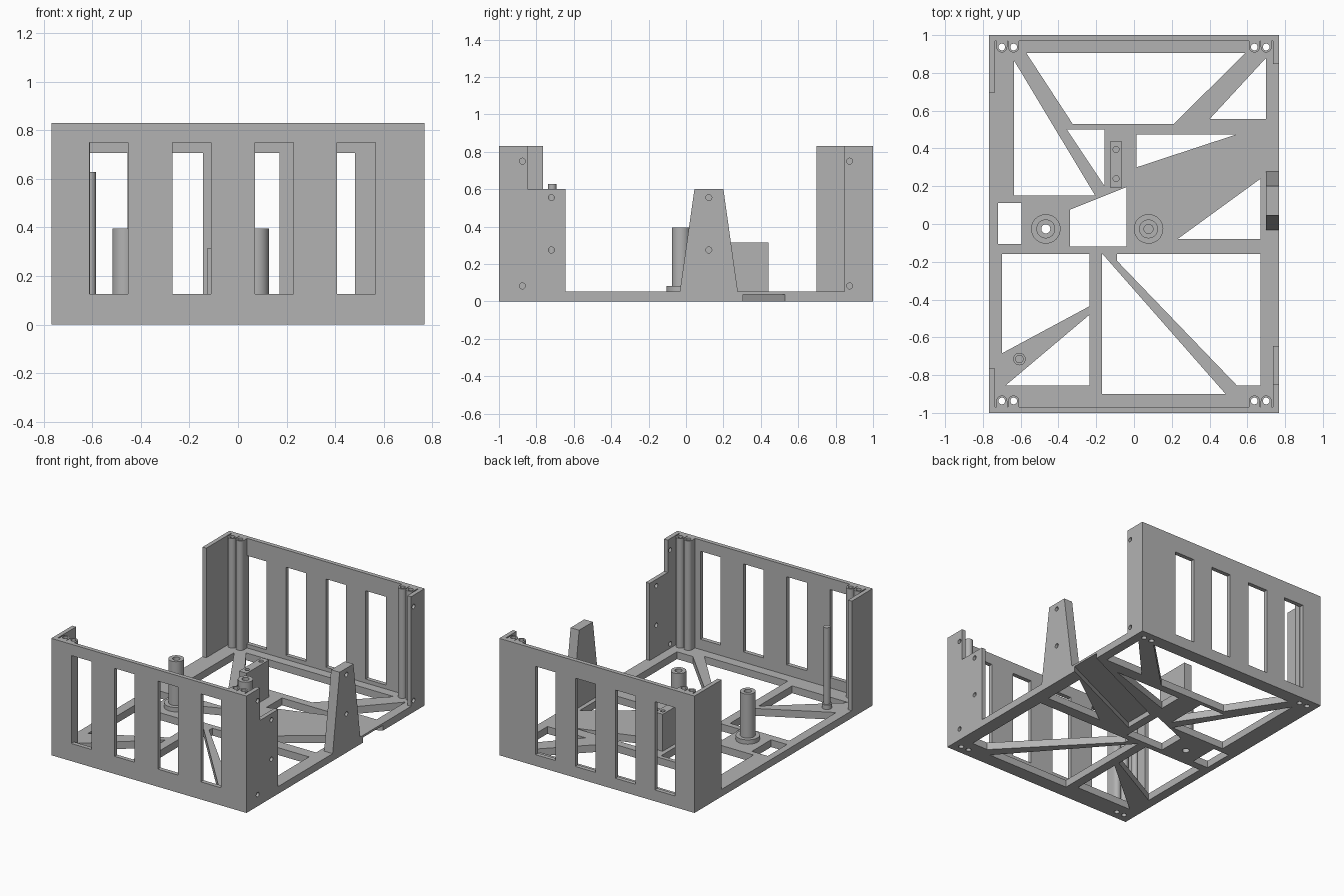
import bpy
import bmesh
import math
from mathutils import Matrix

cube = bpy.data.objects.get("Cube")
if cube:
    bpy.data.objects.remove(cube)

grey = bpy.data.materials.new("plain grey")
grey.use_nodes = True
grey.diffuse_color = (0.45, 0.45, 0.45, 1)
grey.node_tree.nodes["Principled BSDF"].inputs["Base Color"].default_value = grey.diffuse_color

W, L, H = 0.767, 1.0, 0.83      # half width, half length, height
T, FLOOR = 0.03, 0.052          # wall and floor thickness

# Local profile axes (u, v) and thickness, turned to lie flat, face y or face x
FLAT = Matrix.Identity(4)
FACE_Y = Matrix(((1, 0, 0, 0), (0, 0, 1, 0), (0, 1, 0, 0), (0, 0, 0, 1)))
FACE_X = Matrix(((0, 0, 1, 0), (1, 0, 0, 0), (0, 1, 0, 0), (0, 0, 0, 1)))


def rect(u0, u1, v0, v1):
    return [(u0, v0), (u1, v0), (u1, v1), (u0, v1)]


def circle(u, v, r, n=32):
    return [(u + r * math.cos(math.tau * i / n), v + r * math.sin(math.tau * i / n))
            for i in range(n)]


def plate(name, loops, lo, hi, axes=FLAT, smooth=False):
    """Extrude an outline with holes from lo to hi along its thickness."""
    curve = bpy.data.curves.new(name, "CURVE")
    curve.dimensions = "2D"
    curve.fill_mode = "BOTH"
    curve.extrude = (hi - lo) / 2
    for loop in loops:
        spline = curve.splines.new("POLY")
        spline.points.add(len(loop) - 1)
        for point, (u, v) in zip(spline.points, loop):
            point.co = (u, v, 0, 1)
        spline.use_cyclic_u = True
    temp = bpy.data.objects.new(name + "_outline", curve)
    bpy.context.collection.objects.link(temp)
    graph = bpy.context.evaluated_depsgraph_get()
    mesh = bpy.data.meshes.new_from_object(temp.evaluated_get(graph))
    bpy.data.objects.remove(temp)
    bpy.data.curves.remove(curve)

    bm = bmesh.new()
    bm.from_mesh(mesh)
    bmesh.ops.remove_doubles(bm, verts=bm.verts, dist=0.0001)
    bm.transform(axes @ Matrix.Translation((0, 0, (lo + hi) / 2)))
    bmesh.ops.recalc_face_normals(bm, faces=bm.faces)
    for face in bm.faces:
        face.smooth = False
    bm.to_mesh(mesh)
    bm.free()
    mesh.name = name
    mesh.materials.clear()
    mesh.materials.append(grey)
    obj = bpy.data.objects.new(name, mesh)
    bpy.context.collection.objects.link(obj)
    if smooth:
        bpy.ops.object.select_all(action="DESELECT")
        obj.select_set(True)
        bpy.context.view_layer.objects.active = obj
        bpy.ops.object.shade_smooth_by_angle(angle=math.radians(30))
    return obj


# Floor with its truss openings
openings = [
    [(-.57, .905), (.59, .905), (.21, .53), (-.325, .53)],
    [(.70, .88), (.70, .555), (.40, .555)],
    [(-.635, .865), (-.635, .15), (-.205, .15)],
    [(-.355, .50), (-.155, .50), (-.155, .20)],
    [(.013, .475), (.545, .475), (.013, .30)],
    [(.67, .24), (.67, -.08), (.23, -.08)],
    [(-.04, .195), (-.34, .075), (-.34, -.12), (-.04, -.12)],
    rect(-.72, -.595, -.105, .11),
    [(-.70, -.16), (-.235, -.16), (-.235, -.435), (-.70, -.685)],
    [(-.235, -.48), (-.235, -.855), (-.68, -.855)],
    [(-.17, -.155), (-.17, -.90), (.485, -.90)],
    [(-.09, -.16), (.67, -.16), (.67, -.855), (.545, -.855), (-.09, -.195)],
]
POST_X, POST_Y, POST_R, BORE = (.637, .70), .937, .029, .018
corners = [(sx, sy) for sx in (-1, 1) for sy in (-1, 1)]
bores = [circle(sx * x, sy * POST_Y, BORE, 20) for sx, sy in corners for x in POST_X]
STANDOFF_Y = -.026
bores.append(circle(-.467, STANDOFF_Y, .024, 24))
floor = plate("floor", [rect(-W, W, -L, L)] + openings + bores, 0, FLOOR)

# Channel under the floor, running in from the side
cutter = plate("channel_cutter", [[(.80, .32), (.80, .545), (.02, .19), (.02, -.035)]],
               -.05, .037)
cutter.hide_render = True
cut = floor.modifiers.new("channel", "BOOLEAN")
cut.operation = "DIFFERENCE"
cut.solver = "EXACT"
cut.object = cutter
graph = bpy.context.evaluated_depsgraph_get()
cut_mesh = bpy.data.meshes.new_from_object(floor.evaluated_get(graph))
floor.modifiers.clear()
floor.data = cut_mesh
bpy.data.objects.remove(cutter)

# End walls with four slots each
front_slots = [rect(x, x + .158, .125, .75) for x in (-.61, -.27, .07, .408)]
back_slots = [rect(x, x + .158, .08, .707) for x in (-.613, -.303, .012, .324)]
wall = rect(-W, W, FLOOR, H)
plate("front_wall", [wall] + front_slots, -L, -L + T, FACE_Y)
plate("back_wall", [wall] + back_slots, L - T, L, FACE_Y)

# Side returns at the corners
inner = L - T
SCREW = .016


def screws(*places):
    return [circle(y, z, SCREW, 20) for y, z in places]


plate("front_right_return", [rect(-inner, -.765, FLOOR, H)], -W, -W + T, FACE_X)
plate("back_right_return", [rect(.697, inner, FLOOR, H)], -W, -W + T, FACE_X)
plate("back_left_return", [rect(.847, inner, FLOOR, H)] + screws((.875, .75), (.875, .083)),
      W - T, W, FACE_X)
stepped = [(-inner, FLOOR), (-.645, FLOOR), (-.645, .6), (-.848, .6), (-.848, H), (-inner, H)]
plate("front_left_return",
      [stepped] + screws((-.875, .75), (-.875, .083), (-.72, .555), (-.72, .275)),
      W - T, W, FACE_X)

# Paired corner posts, rounded inward and joined to the end walls
for sx, sy in corners:
    for x in POST_X:
        cx, cy = sx * x, sy * POST_Y
        outline = [(cx + POST_R * math.cos(a), cy - sy * POST_R * math.sin(a))
                   for a in (math.pi * i / 14 for i in range(15))]
        outline += [(cx - POST_R, sy * inner), (cx + POST_R, sy * inner)]
        name = ("front" if sy < 0 else "back") + ("_right" if sx < 0 else "_left") + "_post"
        plate(name, [outline, circle(cx, cy, BORE, 20)], FLOOR, H, smooth=True)

# Tapered side tower with blind screw holes
tower = [(-.033, FLOOR), (.277, FLOOR), (.2, .6), (.045, .6)]
plate("side_tower_back", [tower], .70, .72, FACE_X)
plate("side_tower_face", [tower] + screws((.122, .555), (.122, .275)), .72, W, FACE_X)

# Standoffs with foot rings
for x in (-.467, .077):
    bore = circle(x, STANDOFF_Y, .024, 24)
    plate("standoff_foot", [circle(x, STANDOFF_Y, .078), bore], FLOOR, .083, smooth=True)
    plate("standoff", [circle(x, STANDOFF_Y, .05), bore], .083, .395, smooth=True)

# Upright block with two screw holes
plate("mount_block", [rect(-.125, -.065, .19, .44), circle(-.095, .395, SCREW, 20),
                      circle(-.095, .24, SCREW, 20)], FLOOR, .315)

# Slim pin near the front corner
plate("pin_foot", [circle(-.607, -.715, .033)], FLOOR, .083, smooth=True)
plate("pin", [circle(-.607, -.715, .022)], .083, .627, smooth=True)
